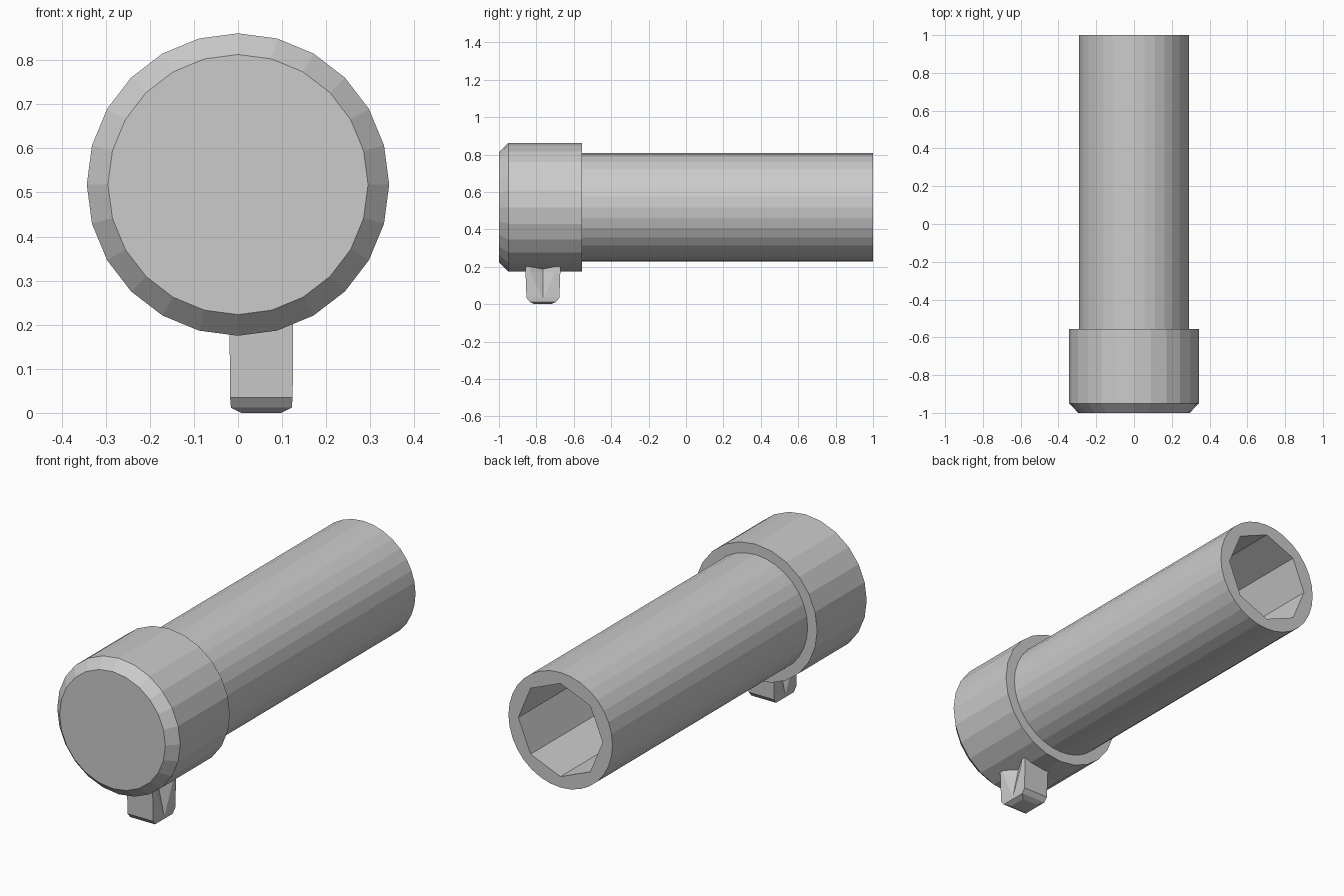
import bpy, bmesh
from math import sin, cos, pi

if "Cube" in bpy.data.objects:
    bpy.data.objects.remove(bpy.data.objects["Cube"])

AXIS_Z = 0.518


def loft(name, rings):
    """Skin a list of equal-length point rings and cap both ends."""
    bm = bmesh.new()
    loops = [[bm.verts.new(p) for p in ring] for ring in rings]
    n = len(loops[0])
    for a, b in zip(loops, loops[1:]):
        for i in range(n):
            j = (i + 1) % n
            bm.faces.new((a[i], a[j], b[j], b[i]))
    bm.faces.new(loops[0])
    bm.faces.new(loops[-1])
    bmesh.ops.recalc_face_normals(bm, faces=bm.faces)
    mesh = bpy.data.meshes.new(name)
    bm.to_mesh(mesh)
    bm.free()
    obj = bpy.data.objects.new(name, mesh)
    bpy.context.collection.objects.link(obj)
    return obj


def circle(r, y, n=32, sides=None):
    """Ring around the y axis; with sides, its points lie on that polygon."""
    pts = []
    for i in range(n):
        t = 2 * pi * i / n
        k = r
        if sides:
            h = pi / sides
            k = r * cos(h) / cos(t % (2 * h) - h)
        pts.append((k * cos(t), y, AXIS_Z + k * sin(t)))
    return pts


# long round tube with an eight-sided bore
loft("tube", [circle(0.29, -0.75), circle(0.29, 1.0),
              circle(0.235, 1.0, sides=8), circle(0.235, -0.74, sides=8)])

# chamfered end cap, hollow where the tube enters
loft("end_cap", [circle(r, y, 24) for r, y in (
    (0.295, -1.0), (0.343, -0.95), (0.343, -0.555),
    (0.286, -0.555), (0.286, -0.755))])


def peg_ring(z, hx, hy, gap, notch):
    """Peg section with a V notch in each side."""
    half = [(hx, -hy), (hx, -gap), (hx - notch, 0), (hx, gap), (hx, hy)]
    return [(0.053 + s * x, -0.765 + s * y, z) for s in (1, -1) for x, y in half]


# small lug under the cap, its side notches narrowing towards the bottom
loft("lug", [peg_ring(0.24, 0.072, 0.095, 0.08, 0.04),
             peg_ring(0.17, 0.072, 0.093, 0.065, 0.033),
             peg_ring(0.035, 0.071, 0.088, 0.006, 0.002),
             peg_ring(0.012, 0.069, 0.07, 0.004, 0.0),
             peg_ring(0.0, 0.045, 0.045, 0.003, 0.0)])
